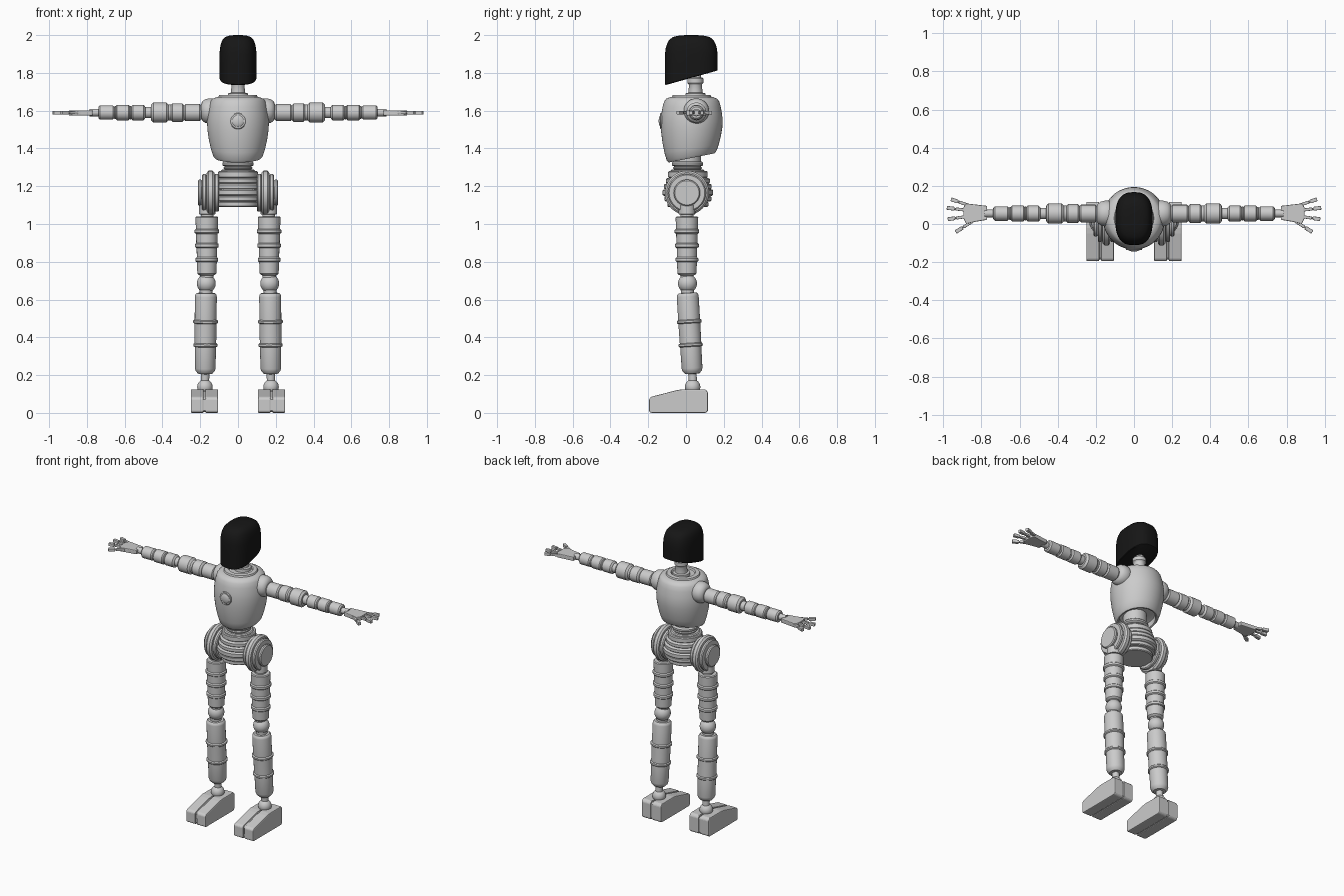
import bpy, bmesh
from math import sin, cos, pi, radians, copysign
from mathutils import Vector, Matrix


def finish(name, bm, mirror=False, bevel=0.0, angle=35):
    bmesh.ops.recalc_face_normals(bm, faces=bm.faces)
    me = bpy.data.meshes.new(name)
    bm.to_mesh(me)
    bm.free()
    ob = bpy.data.objects.new(name, me)
    bpy.context.collection.objects.link(ob)
    bpy.ops.object.select_all(action='DESELECT')
    ob.select_set(True)
    bpy.context.view_layer.objects.active = ob
    if bevel:
        b = ob.modifiers.new("bevel", 'BEVEL')
        b.width, b.segments = bevel, 2
    else:
        bpy.ops.object.shade_smooth_by_angle(angle=radians(angle))
    if mirror:
        ob.modifiers.new("mirror", 'MIRROR')
    return ob


def loft(rings):
    """Skin closed rings of points, capping both ends."""
    bm = bmesh.new()
    vs = [[bm.verts.new(p) for p in r] for r in rings]
    n = len(vs[0])
    for a, b in zip(vs, vs[1:]):
        for i in range(n):
            j = (i + 1) % n
            bm.faces.new((a[i], a[j], b[j], b[i]))
    bm.faces.new(vs[0])
    bm.faces.new(vs[-1])
    return bm


def lathe(name, profile, start, axis, mirror=False, n=40, warp=None):
    """Revolve (radius, distance) pairs around an axis leaving start."""
    rot = Vector((0, 0, 1)).rotation_difference(Vector(axis))
    rings = []
    for r, h in profile:
        ring = [Vector(start) + rot @ Vector((r * cos(2 * pi * i / n), r * sin(2 * pi * i / n), h))
                for i in range(n)]
        rings.append([warp(p) for p in ring] if warp else ring)
    return finish(name, loft(rings), mirror)


def ball(name, c, r, mirror=False, scale=(1, 1, 1)):
    bm = bmesh.new()
    m = Matrix.Translation(c) @ Matrix.Diagonal((*scale, 1))
    bmesh.ops.create_uvsphere(bm, u_segments=32, v_segments=18, radius=r, matrix=m)
    return finish(name, bm, mirror)


def band(r, a, b, c=0.006):
    """Profile of a chamfered cylinder from a to b."""
    return [(r - c, a), (r, a + c), (r, b - c), (r - c, b)]


def prism(name, outline, axis, lo, hi, bevel):
    """Extrude a 2D outline along x (axis 0) or z (axis 2)."""
    put = (lambda u, v, w: (w, u, v)) if axis == 0 else (lambda u, v, w: (u, v, w))
    return finish(name, loft([[put(u, v, w) for u, v in outline] for w in (lo, hi)]), True, bevel)


# Head: rounded dark visor shell with a slanted lower edge
rings = []
for s, t in [(0.97, 0), (1, 0.03), (1, 0.6), (1, 1), (0.975, 1.3), (0.92, 1.55), (0.84, 1.75),
             (0.7, 1.9), (0.48, 1.97), (0.25, 1.995), (0.08, 2)]:
    ring = []
    for i in range(56):
        c, d = cos(2 * pi * i / 56), sin(2 * pi * i / 56)
        x = 0.098 * s * copysign(abs(c) ** 0.75, c)
        y = 0.028 + 0.139 * s * copysign(abs(d) ** 0.75, d)
        low = 1.735 + (y + 0.11) * 0.28
        z = low + (1.9 - low) * t if t <= 1 else 1.8 + 0.1 * t
        ring.append((x, y, z))
    rings.append(ring)
head = finish("head", loft(rings))
mat = bpy.data.materials.new("black")
mat.diffuse_color = (0.008, 0.008, 0.008, 1)
head.data.materials.append(mat)

# Neck
lathe("neck", [(0.055, 1.66), (0.052, 1.692), (0.038, 1.695), (0.034, 1.735)] + band(0.042, 1.74, 1.775)
      + [(0.03, 1.776), (0.03, 1.83)], (0, 0.05, 0), (0, 0, 1))


# Torso: egg shape with slanted lower rim, recessed beneath
def slant(p):
    p.z += 0.2 * (p.y - 0.03) * max(0, min(1, (1.56 - p.z) / 0.2))
    return p


lathe("torso", [(0.09, 1.39), (0.108, 1.385), (0.112, 1.353), (0.122, 1.35), (0.132, 1.362), (0.144, 1.40), (0.155, 1.45),
                (0.162, 1.50), (0.164, 1.545), (0.161, 1.58), (0.154, 1.62), (0.146, 1.648), (0.135, 1.663),
                (0.11, 1.673), (0.104, 1.673), (0.1, 1.682), (0.075, 1.684), (0.07, 1.675), (0.03, 1.675)],
      (0, 0.03, 0), (0, 0, 1), n=64, warp=slant)
# Chest button with bezel
lathe("chest_bezel", band(0.043, 0, 0.035, 0.004), (0, -0.102, 1.545), (0, -1, 0))
ball("chest_button", (0, -0.131, 1.545), 0.034, scale=(1, 0.4, 1))

# Waist and ribbed pelvis
lathe("waist", band(0.09, 1.265, 1.288) + band(0.076, 1.288, 1.305) + band(0.083, 1.307, 1.33)
      + [(0.072, 1.332), (0.072, 1.4)], (0, 0.008, 0), (0, 0, 1))
ribs = [(0.1, 1.09)]
for r, a, b in [(0.108, 1.09, 1.118), (0.124, 1.12, 1.148), (0.134, 1.15, 1.182), (0.126, 1.184, 1.212),
                (0.116, 1.214, 1.242), (0.105, 1.244, 1.28)]:
    ribs += band(r, a, b, 0.005)
lathe("pelvis", ribs, (0, 0.01, 0), (0, 0, 1), n=48)

# Hip discs
lathe("hip_disc", band(0.1, 0.1, 0.125) + band(0.117, 0.125, 0.165, 0.01) + band(0.1, 0.167, 0.19)
      + band(0.07, 0.19, 0.212), (0, 0.005, 1.165), (1, 0, 0), True, 48)
lathe("hip_post", [(0.034, 1.02), (0.034, 1.05), (0.044, 1.052), (0.044, 1.1)], (0.163, 0.005, 0), (0, 0, 1), True)

# Thighs: tapering sleeve with raised rings
thigh = [(0.035, 0.66), (0.035, 0.728), (0.043, 0.73), (0.05, 0.738), (0.053, 0.80)]
for z, r in [(0.80, 0.06), (0.875, 0.063), (0.95, 0.065)]:
    thigh += band(r, z, z + 0.022, 0.004) + [(r - 0.007, z + 0.024), (r - 0.006, z + 0.073)]
thigh = thigh[:-1] + [(0.06, 1.035), (0.055, 1.04)]
lathe("thigh", thigh, (0.165, 0.005, 0), (0, 0, 1), True)
ball("knee", (0.168, 0.008, 0.685), 0.05, True)

# Shins lean slightly backward on the way down
shin = [(0.035, -0.03), (0.035, 0), (0.048, 0.001), (0.056, 0.009), (0.058, 0.02), (0.058, 0.142)]
shin += band(0.066, 0.143, 0.161, 0.004) + [(0.058, 0.162), (0.057, 0.266)] + band(0.064, 0.267, 0.285, 0.004)
shin += [(0.056, 0.286), (0.055, 0.4), (0.05, 0.415), (0.038, 0.428), (0.022, 0.43), (0.022, 0.5)]
lathe("shin", shin, (0.17, 0.008, 0.635), (0.004, 0.026, -0.43), True)
ball("ankle", (0.175, 0.035, 0.137), 0.041, True)

# Feet: two sloped halves around a sunken core
side = [(-0.195, 0.006), (-0.185, 0), (0.105, 0), (0.116, 0.01), (0.116, 0.11), (0.103, 0.125), (-0.02, 0.125),
        (-0.05, 0.12), (-0.185, 0.085), (-0.195, 0.075)]
prism("foot_inner", side, 0, 0.105, 0.173, 0.006)
prism("foot_outer", side, 0, 0.182, 0.25, 0.006)
prism("foot_core", [(y * 0.95, 0.006 + z * 0.88) for y, z in side], 0, 0.165, 0.19, 0.002)

# Arms
AY, AZ = 0.055, 1.59
lathe("shoulder", [(0.05, 0.1), (0.06, 0.115), (0.067, 0.135), (0.067, 0.155), (0.062, 0.175), (0.05, 0.19),
                   (0.035, 0.195)], (0, AY, AZ + 0.008), (1, 0, 0), True)
lathe("upper_arm", [(0.036, 0.17), (0.036, 0.192)] + band(0.046, 0.195, 0.285, 0.008)
      + band(0.049, 0.287, 0.355, 0.008) + [(0.042, 0.358), (0.042, 0.367)] + band(0.053, 0.367, 0.46, 0.012)
      + [(0.03, 0.461), (0.03, 0.5)], (0, AY, AZ), (1, 0, 0), True)
lathe("forearm", [(0.03, 0.47), (0.03, 0.491)] + band(0.041, 0.492, 0.565, 0.008) + band(0.036, 0.566, 0.574, 0.002)
      + band(0.041, 0.575, 0.645, 0.005) + band(0.035, 0.646, 0.654, 0.002) + band(0.038, 0.655, 0.738, 0.008)
      + [(0.02, 0.739), (0.02, 0.785)], (0, AY, AZ), (1, 0, 0), True)

# Hands: flat palm and jointed digits
prism("palm", [(0.77, 0.022), (0.83, 0.012), (0.88, 0.0), (0.895, 0.03), (0.895, 0.085), (0.882, 0.108),
               (0.77, 0.095)], 2, AZ - 0.016, AZ + 0.012, 0.005)
digits = [((0.872, 0.1), (0.96, 0.13)), ((0.885, 0.073), (0.982, 0.085)), ((0.885, 0.038), (0.977, 0.025)),
          ((0.85, 0.012), (0.935, -0.042))]
for k, (a, b) in enumerate(digits):
    a, b = Vector((*a, AZ)), Vector((*b, AZ - 0.001))
    rot = Vector((1, 0, 0)).rotation_difference(b - a).to_matrix().to_4x4()
    bm = bmesh.new()
    for t0, t1, w in [(0, 0.52, 0.016), (0.5, 0.6, 0.011), (0.58, 1, 0.02)]:
        m = Matrix.Translation(a.lerp(b, (t0 + t1) / 2)) @ rot @ Matrix.Diagonal(((b - a).length * (t1 - t0), w, w, 1))
        bmesh.ops.create_cube(bm, size=1, matrix=m)
    finish(f"finger_{k + 1}", bm, True, 0.003)
